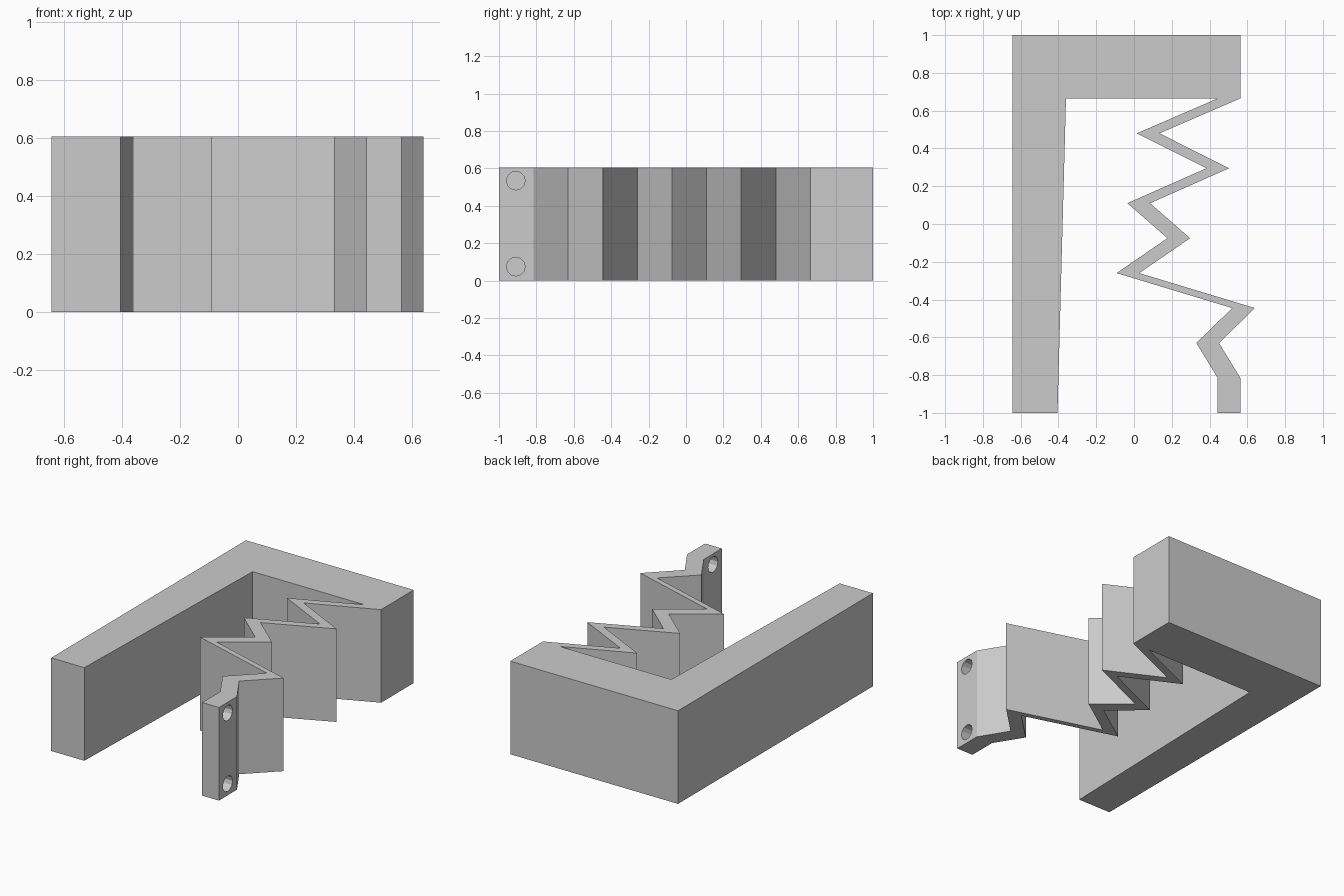
import bpy, bmesh, math
from mathutils import Matrix

cube = bpy.data.objects.get("Cube")
if cube:
    bpy.data.objects.remove(cube, do_unlink=True)

HEIGHT = 0.605
STRIP = 0.12          # width of the zigzag strip along x

grey = bpy.data.materials.new("light_grey")
grey.use_nodes = True
colour = (0.6, 0.6, 0.6, 1)
grey.diffuse_color = colour
grey.node_tree.nodes["Principled BSDF"].inputs["Base Color"].default_value = colour


def add_object(name, bm):
    mesh = bpy.data.meshes.new(name)
    bmesh.ops.recalc_face_normals(bm, faces=bm.faces)
    bm.to_mesh(mesh)
    bm.free()
    mesh.materials.append(grey)
    obj = bpy.data.objects.new(name, mesh)
    bpy.context.collection.objects.link(obj)
    return obj


# Outer edge of the zigzag, from the back block to the front leg
zigzag = [(0.563, 0.665), (0.135, 0.48), (0.503, 0.295), (0.085, 0.11),
          (0.297, -0.075), (0.028, -0.26), (0.64, -0.445), (0.45, -0.63),
          (0.563, -0.815), (0.563, -1)]
inner = [(x - STRIP, y) for x, y in reversed(zigzag)]

# Angled frame and zigzag strip as one extruded outline
frame = [(-0.36, 0.665), (-0.405, -1), (-0.643, -1), (-0.643, 1), (0.563, 1)]
bm = bmesh.new()
face = bm.faces.new([bm.verts.new((x, y, 0)) for x, y in zigzag + inner + frame])
extruded = bmesh.ops.extrude_face_region(bm, geom=[face])["geom"]
top = [v for v in extruded if isinstance(v, bmesh.types.BMVert)]
bmesh.ops.translate(bm, verts=top, vec=(0, 0, HEIGHT))
bracket = add_object("zigzag_bracket", bm)

# Two screw holes through the front leg
bm = bmesh.new()
for z in (0.075, HEIGHT - 0.07):
    place = Matrix.Translation((0.5, -0.91, z)) @ Matrix.Rotation(math.pi / 2, 4, 'Y')
    bmesh.ops.create_cone(bm, cap_ends=True, segments=12, radius1=0.05,
                          radius2=0.05, depth=0.3, matrix=place)
cutter = add_object("screw_hole_cutter", bm)
cutter.hide_render = True
cutter.hide_viewport = True
cutter.display_type = 'WIRE'

holes = bracket.modifiers.new("screw_holes", 'BOOLEAN')
holes.operation = 'DIFFERENCE'
holes.solver = 'EXACT'
holes.object = cutter
